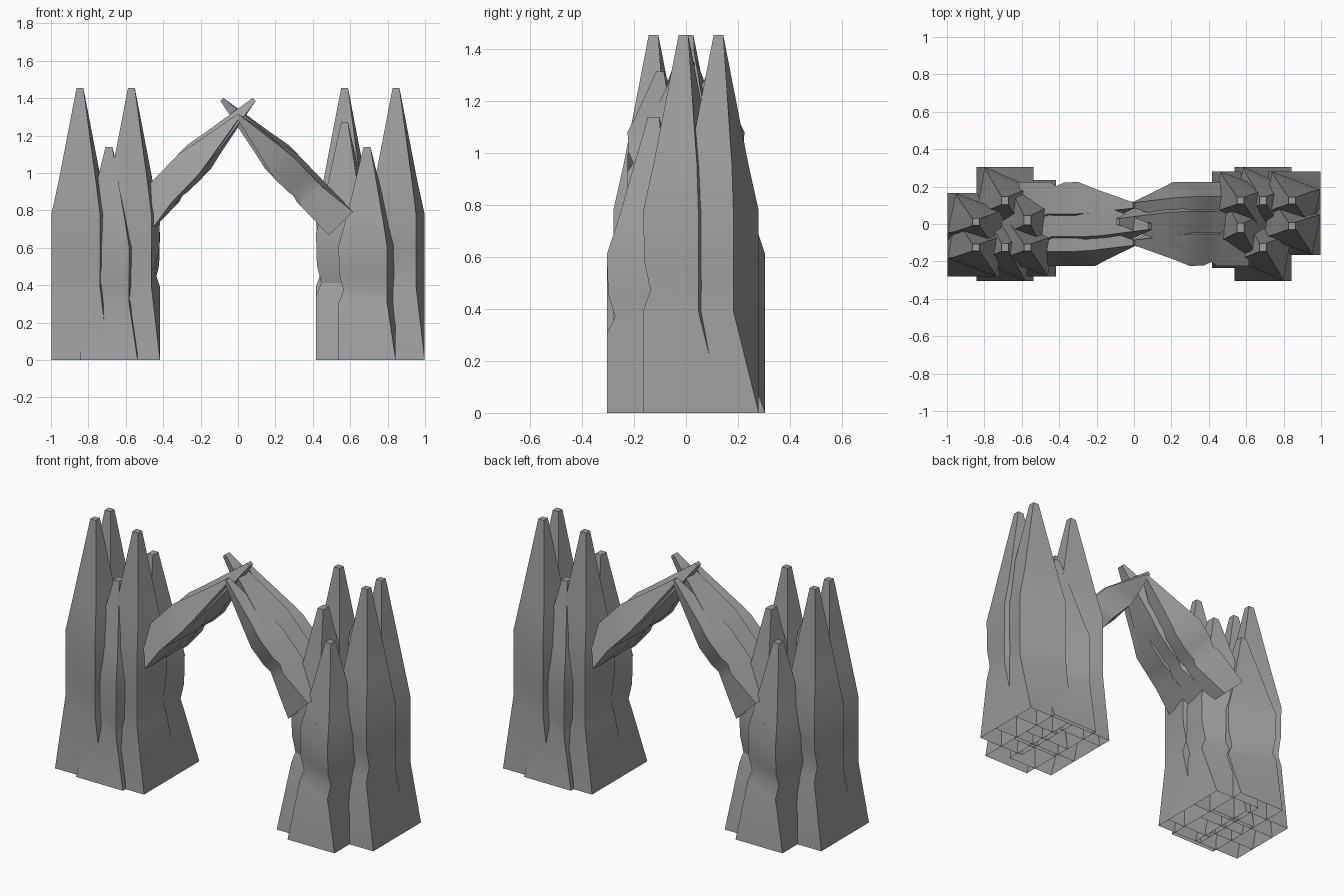
import bpy, bmesh, math
from mathutils import Matrix, Vector

cube = bpy.data.objects.get("Cube")
if cube:
    bpy.data.objects.remove(cube, do_unlink=True)

# One grey stone for everything
stone = bpy.data.materials.new("grey_stone")
stone.use_nodes = True
colour = (0.34, 0.34, 0.34, 1)
stone.diffuse_color = colour
bsdf = stone.node_tree.nodes["Principled BSDF"]
bsdf.inputs["Base Color"].default_value = colour
bsdf.inputs["Roughness"].default_value = 0.9

# Spire profile: height, half width, twist of the corners along x and y,
# and a pinch that draws in the two corners on the front and inner sides
PROFILE = [(0, 1, 1, 1, 1), (0.27, 1, 0.7, 0.37, 1),
           (0.325, 1, 0.7, 0.37, 0.82), (0.4, 1, 0.7, 0.37, 0.97),
           (0.535, 1, 0.7, 0.37, 1), (0.66, 0.74, 0.75, 0.45, 1),
           (1, 0.12, 1, 1, 1)]


def spire(name, half_x, half_y, height, matrix):
    """Four-sided shaft: square base, twisted middle, blunt tapered tip."""
    bm = bmesh.new()
    rings = []
    for z, w, a, b, pinch in PROFILE:
        corners = [(1, b), (-a, 1), (-pinch, -b), (a, -pinch)]
        rings.append([bm.verts.new((x * w * half_x, y * w * half_y, z * height))
                      for x, y in corners])
    for low, high in zip(rings, rings[1:]):
        for i in range(4):
            j = (i + 1) % 4
            bm.faces.new((low[i], low[j], high[j], high[i]))
    bm.faces.new(rings[-1])
    bm.transform(matrix)
    mesh = bpy.data.meshes.new(name)
    bm.to_mesh(mesh)
    bm.free()
    mesh.materials.append(stone)
    obj = bpy.data.objects.new(name, mesh)
    bpy.context.collection.objects.link(obj)
    bpy.ops.object.select_all(action='DESELECT')
    obj.select_set(True)
    bpy.context.view_layer.objects.active = obj
    bpy.ops.object.shade_smooth_by_angle(angle=math.radians(30))


# Upright spires of a tower: name, x, y, half y, height
TOWER = [("outer_back_spire", 0.845, 0.125, 0.155, 1.455),
         ("outer_front_spire", 0.845, -0.01, 0.155, 1.455),
         ("inner_back_spire", 0.57, 0.125, 0.155, 1.455),
         ("inner_front_spire", 0.57, -0.02, 0.215, 1.27),
         ("small_front_spire", 0.69, -0.125, 0.18, 1.14),
         ("small_back_spire", 0.69, 0.125, 0.18, 1.14)]

# Leaning spires of an arch arm: name, y, half y, length
ARM = [("arm_front_spire", -0.1, 0.125, 0.8),
       ("arm_middle_spire", 0.012, 0.15, 0.92),
       ("arm_back_spire", 0.1, 0.125, 0.8)]

# Frame of the leaning arm, its z axis pointing up towards the crown
lean = Vector((-0.69, 0, 0.72)).normalized()
side = Vector((0, 1, 0))
across = side.cross(lean)
tilt = Matrix((across, side, lean)).transposed().to_4x4()

# Two halves, the second turned half way round the upright axis
for half, angle in (("left", 0), ("right", math.pi)):
    turn = Matrix.Rotation(angle, 4, 'Z')
    for name, x, y, half_y, height in TOWER:
        spire(f"{half}_{name}", 0.153, half_y, height,
              turn @ Matrix.Translation((x, y, 0)))
    for name, y, half_y, length in ARM:
        spire(f"{half}_{name}", 0.09, half_y, length,
              turn @ Matrix.Translation((0.55, y, 0.73)) @ tilt)
